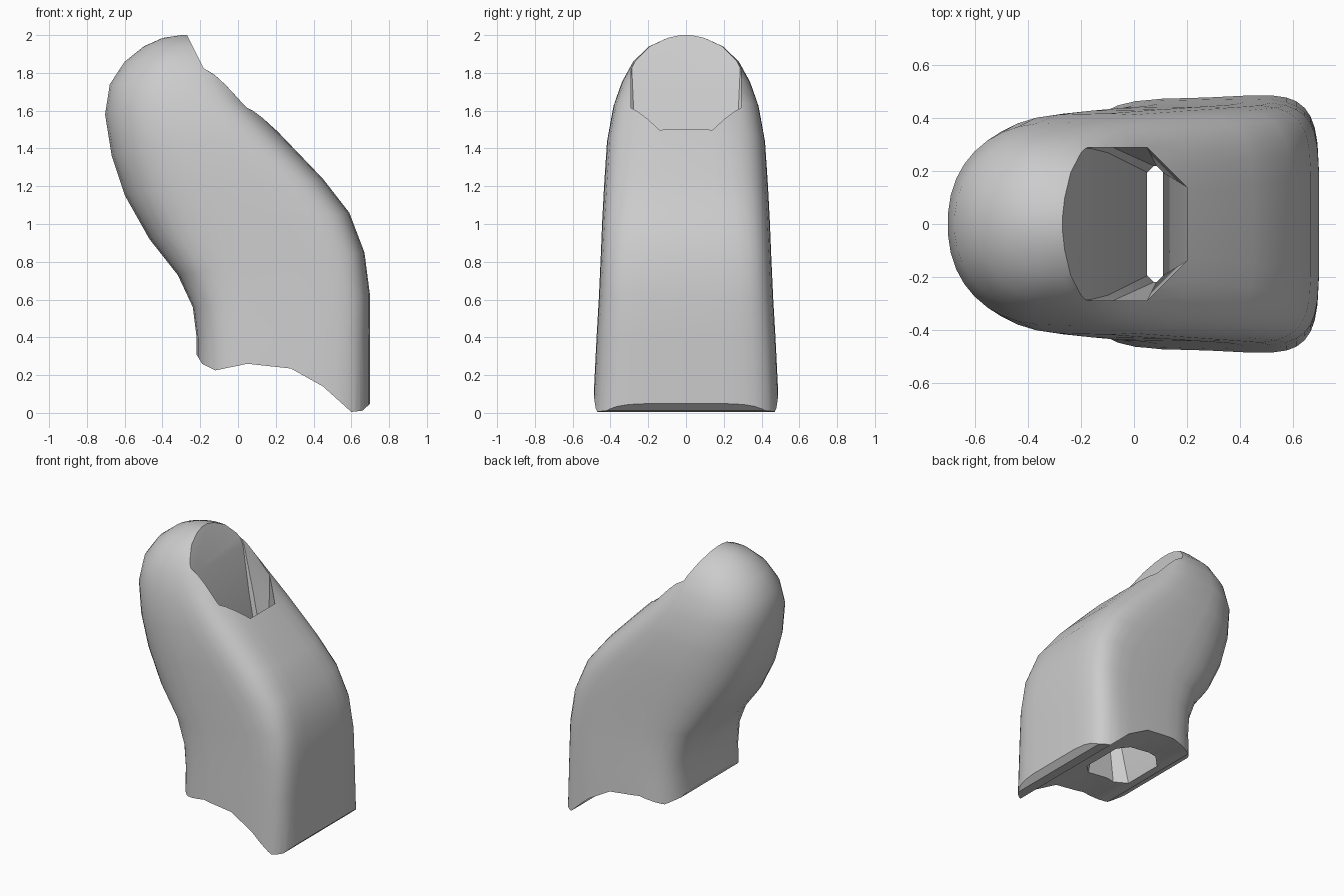
import bpy, bmesh
from math import cos, sin, pi, copysign

cube = bpy.data.objects.get("Cube")
if cube:
    bpy.data.objects.remove(cube, do_unlink=True)

grey = bpy.data.materials.new("plain grey")
grey.use_nodes = True
colour = (0.6, 0.6, 0.6, 1)
grey.diffuse_color = colour
grey.node_tree.nodes["Principled BSDF"].inputs["Base Color"].default_value = colour


def loft(name, rings):
    """Skin a stack of equal rings and close both ends."""
    bm = bmesh.new()
    loops = [[bm.verts.new(p) for p in ring] for ring in rings]
    n = len(loops[0])
    for a, b in zip(loops, loops[1:]):
        for i in range(n):
            j = (i + 1) % n
            bm.faces.new((a[i], a[j], b[j], b[i]))
    bm.faces.new(loops[0][::-1])
    bm.faces.new(loops[-1])
    bmesh.ops.recalc_face_normals(bm, faces=bm.faces)
    mesh = bpy.data.meshes.new(name)
    bm.to_mesh(mesh)
    bm.free()
    mesh.materials.append(grey)
    ob = bpy.data.objects.new(name, mesh)
    bpy.context.collection.objects.link(ob)
    return ob


def power(v, e):
    return copysign(abs(v) ** (2 / e), v)


def body_ring(lx, lz, rx, rz, w, el, er, count=36):
    """Rounded-box section between a left and a right outline point."""
    ring = []
    for i in range(count):
        t = 2 * pi * (i + 0.5) / count
        e = er if cos(t) > 0 else el
        s = power(cos(t), e)
        y = w * power(sin(t), e) * (0.98 + 0.02 * s)
        ring.append(((lx + rx) / 2 + s * (rx - lx) / 2, y,
                     (lz + rz) / 2 + s * (rz - lz) / 2))
    return ring


def tunnel_ring(z, x0, x1, w, left_cut, right_cut):
    """Box section with cut corners."""
    half = [(x0, w - left_cut), (x0 + left_cut, w),
            (x1 - right_cut, w), (x1, w - right_cut)]
    return [(x, y, z) for x, y in half] + [(x, -y, z) for x, y in half[::-1]]


# Leaning sleeve with a domed top: left x, z, right x, z, half width, roundness
sections = [
    (-.22, -.1, .7, -.1, .505, 4, 5.5),
    (-.22, .4, .7, .4, .48, 4, 5.5),
    (-.24, .56, .7, .62, .468, 4, 5.5),
    (-.32, .73, .67, .85, .458, 3.6, 5.5),
    (-.47, .92, .59, 1.06, .45, 3.2, 5),
    (-.6, 1.15, .45, 1.24, .44, 2.7, 4.5),
    (-.67, 1.36, .22, 1.48, .425, 2.4, 4),
    (-.705, 1.58, .05, 1.65, .39, 2.2, 4),
    (-.68, 1.74, -.02, 1.76, .345, 2.1, 3.5),
    (-.6, 1.86, -.06, 1.86, .285, 2, 3),
    (-.5, 1.94, -.1, 1.94, .2, 2, 2.5),
    (-.4, 1.985, -.15, 1.985, .1, 2, 2),
    (-.3, 2.0, -.24, 2.0, .03, 2, 2),
]
sleeve = loft("sleeve", [body_ring(*s) for s in sections])

# Slanted notch leading into a tunnel that narrows at the waist
tunnel = loft("tunnel_cutter", [tunnel_ring(*r) for r in (
    (2.16, -.35, .3, .29, .005, .15),
    (1.78, -.16, .2, .29, .005, .15),
    (1.45, -.1, .2, .29, .02, .15),
    (.95, .05, .11, .22, .025, .025),
    (.1, -.1, .32, .22, .08, .08))])

# Arched underside
arch = [(-.5, .35), (-.22, .31), (-.19, .26), (-.12, .225), (.05, .26),
        (.28, .235), (.45, .14), (.6, .005), (.66, .012), (.7, .05),
        (.8, .12), (.8, -.4), (-.5, -.4)]
underside = loft("underside_cutter",
                 [[(x, y, z) for x, z in arch] for y in (-.8, .8)])

bpy.context.view_layer.objects.active = sleeve
for cutter in (underside, tunnel):
    mod = sleeve.modifiers.new("cut", "BOOLEAN")
    mod.operation = "DIFFERENCE"
    mod.solver = "EXACT"
    mod.object = cutter
    bpy.ops.object.modifier_apply(modifier=mod.name)
for cutter in (underside, tunnel):
    bpy.data.objects.remove(cutter, do_unlink=True)

bpy.ops.object.select_all(action="DESELECT")
sleeve.select_set(True)
bpy.ops.object.shade_smooth_by_angle(angle=pi / 6)
